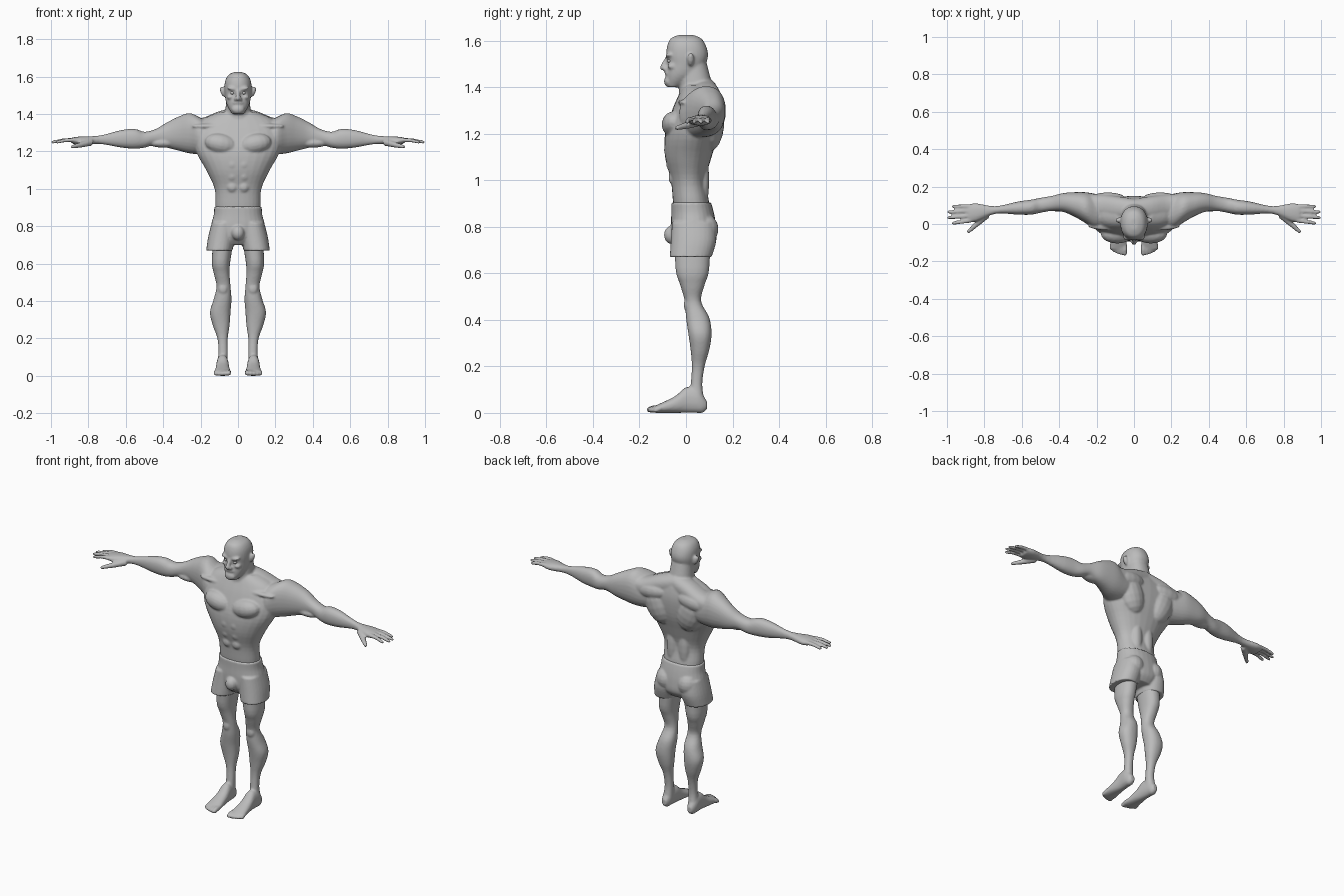
import bpy, bmesh, math
from mathutils import Vector, Matrix

if "Cube" in bpy.data.objects:
    bpy.data.objects.remove(bpy.data.objects["Cube"])

clay = bpy.data.materials.new("clay grey")
clay.use_nodes = True
grey = (.5, .5, .5, 1)
clay.diffuse_color = grey
clay.node_tree.nodes["Principled BSDF"].inputs["Base Color"].default_value = grey

LEFT, RIGHT = 1, -1
EDGES = {"x": ("front", "back", "low", "high"),
         "y": ("inner", "outer", "low", "high"),
         "z": ("inner", "outer", "front", "back")}


def circle(count):
    return [(math.cos(math.tau * k / count), math.sin(math.tau * k / count))
            for k in range(count)]


def skin(bm, side, rings):
    """Closed surface over a row of rings, mirrored for the right side."""
    rows = [[bm.verts.new((x * side, y, z)) for x, y, z in ring] for ring in rings]
    for lower, upper in zip(rows, rows[1:]):
        for k in range(len(lower)):
            bm.faces.new((lower[k], lower[k - 1], upper[k - 1], upper[k]))
    bm.faces.new(rows[0])
    bm.faces.new(reversed(rows[-1]))


def catmull_rom(before, start, end, after, t):
    return [(q + (r - p) * t / 2 + (p - 2.5 * q + 2 * r - s / 2) * t ** 2
             + (3 * q - p - 3 * r + s) * t ** 3 / 2)
            for p, q, r, s in zip(before, start, end, after)]


def refine(stations, steps=4):
    """Ease smoothly from one cross-section to the next."""
    padded = [stations[0], *stations, stations[-1]]
    for window in zip(padded, padded[1:], padded[2:], padded[3:]):
        for step in range(steps):
            yield catmull_rom(*window, step / steps)
    yield stations[-1]


def rounded(low, high, wave):
    """Position on a slightly squared ellipse."""
    reach = math.copysign(abs(wave) ** .9, wave)
    return (low + high) / 2 + (high - low) / 2 * reach


def loft(bm, side, axis, *sections):
    """Rounded cross-sections given by their edges."""
    stations = []
    for section in sections:
        if axis == "z":
            section.setdefault("inner", -section["outer"])
        stations.append([section[axis]] + [section[edge] for edge in EDGES[axis]])
    rings = []
    for at, u_low, u_high, v_low, v_high in refine(stations):
        ring = []
        for c, s in circle(28):
            u, v = rounded(u_low, u_high, c), rounded(v_low, v_high, s)
            ring.append({"x": (at, u, v), "y": (u, at, v), "z": (u, v, at)}[axis])
        rings.append(ring)
    skin(bm, side, rings)


def blob(bm, side, at, size, tilt=0, rows=10):
    """Ellipsoid muscle or feature, tilted in the frontal plane."""
    matrix = (Matrix.Translation(at) @ Matrix.Rotation(tilt, 4, "Y")
              @ Matrix.Diagonal((*size, 1)))
    rings = []
    for row in range(rows):
        angle = math.pi * (row + .2) / (rows - .6)
        rings.append([matrix @ Vector((c * math.sin(angle), s * math.sin(angle), math.cos(angle)))
                      for c, s in circle(16)])
    skin(bm, side, rings)


def digit(bm, side, joints, thick, thin):
    """Tapered finger or toe with a round tip."""
    joints = [Vector(joint) for joint in joints]
    heading = (joints[-1] - joints[0]).normalized()
    turn = heading.to_track_quat("Z", "Y")
    last = len(joints) - 1
    path = list(refine([[*joint, thick + (thin - thick) * index / last]
                        for index, joint in enumerate(joints)]))
    for angle in (.5, 1, 1.4):
        path.append([*(joints[-1] + heading * thin * math.sin(angle)), thin * math.cos(angle)])
    skin(bm, side, [[Vector((x, y, z)) + turn @ Vector((c * radius, s * radius, 0))
                     for c, s in circle(10)] for x, y, z, radius in path])


def sculpt(name, bm, voxel, passes):
    """Fuse the overlapping parts into one soft skin."""
    bmesh.ops.recalc_face_normals(bm, faces=bm.faces)
    mesh = bpy.data.meshes.new(name)
    bm.to_mesh(mesh)
    bm.free()
    mesh.materials.append(clay)
    mesh.shade_smooth()
    ob = bpy.data.objects.new(name, mesh)
    bpy.context.collection.objects.link(ob)
    if voxel:
        fuse = ob.modifiers.new("fuse", "REMESH")
        fuse.mode = "VOXEL"
        fuse.voxel_size = voxel
        fuse.use_smooth_shade = True
        soften = ob.modifiers.new("soften", "SMOOTH")
        soften.iterations = passes


body = bmesh.new()
# Torso and neck
loft(body, LEFT, "z",
     dict(z=.8, outer=.11, front=-.04, back=.1), dict(z=.9, outer=.12, front=-.055, back=.1),
     dict(z=1, outer=.125, front=-.065, back=.085), dict(z=1.1, outer=.17, front=-.09, back=.11),
     dict(z=1.2, outer=.225, front=-.09, back=.14), dict(z=1.3, outer=.24, front=-.06, back=.15),
     dict(z=1.37, outer=.19, front=-.03, back=.14), dict(z=1.41, outer=.1, front=-.01, back=.125))
loft(body, LEFT, "z",
     dict(z=1.33, outer=.08, front=-.03, back=.13), dict(z=1.4, outer=.07, front=-.03, back=.115),
     dict(z=1.5, outer=.06, front=-.03, back=.09))

for side in (LEFT, RIGHT):
    # Chest, abdomen, back and collar muscles
    blob(body, side, at=(.09, -.05, 1.24), size=(.09, .055, .055), tilt=-.2)
    for row in range(3):
        blob(body, side, at=(.03, -.055 - .01 * row, 1.01 + .06 * row), size=(.03, .02, .03))
    blob(body, side, at=(.11, .1, 1.25), size=(.085, .065, .13), tilt=.35)
    blob(body, side, at=(.14, .12, 1.32), size=(.11, .05, .05), tilt=.1)
    blob(body, side, at=(.04, .07, 1), size=(.035, .03, .13))
    blob(body, side, at=(.12, -.01, 1.335), size=(.13, .025, .015))
    loft(body, side, "x",
         dict(x=0, front=.02, back=.135, low=1.32, high=1.44),
         dict(x=.1, front=.02, back=.15, low=1.3, high=1.415),
         dict(x=.19, front=.03, back=.16, low=1.27, high=1.38),
         dict(x=.26, front=.05, back=.16, low=1.26, high=1.38))

    # Shoulder, arm and palm
    loft(body, side, "x",
         dict(x=.14, front=0, back=.15, low=1.2, high=1.36),
         dict(x=.2, front=-.03, back=.16, low=1.185, high=1.38),
         dict(x=.26, front=.005, back=.17, low=1.19, high=1.405),
         dict(x=.32, front=.04, back=.17, low=1.205, high=1.385),
         dict(x=.38, front=.065, back=.165, low=1.22, high=1.355),
         dict(x=.44, front=.07, back=.15, low=1.235, high=1.32),
         dict(x=.5, front=.06, back=.14, low=1.22, high=1.305),
         dict(x=.55, front=.05, back=.13, low=1.215, high=1.32),
         dict(x=.62, front=.05, back=.12, low=1.22, high=1.315),
         dict(x=.74, front=.055, back=.095, low=1.24, high=1.285),
         dict(x=.84, front=.015, back=.11, low=1.235, high=1.28),
         dict(x=.885, front=.01, back=.105, low=1.24, high=1.275))
    blob(body, side, at=(.4, .1, 1.245), size=(.08, .035, .025))

    # Fingers and thumb
    for finger in range(4):
        knuckle = Vector((.87, .02 + .025 * finger, 1.26))
        tip = Vector((.993 - .012 * (finger - 1.5) ** 2, .004 + .03 * finger, 1.25))
        bend = (knuckle + tip) / 2 + Vector((0, 0, .005))
        digit(body, side, (knuckle, bend, tip), thick=.0125, thin=.009)
    digit(body, side, ((.785, .05, 1.25), (.84, 0, 1.235), (.885, -.04, 1.225)), thick=.02, thin=.01)

    # Leg
    loft(body, side, "z",
         dict(z=.05, inner=.055, outer=.115, front=.01, back=.08),
         dict(z=.12, inner=.055, outer=.105, front=.02, back=.07),
         dict(z=.2, inner=.055, outer=.11, front=.025, back=.08),
         dict(z=.27, inner=.045, outer=.135, front=.02, back=.1),
         dict(z=.34, inner=.04, outer=.15, front=.01, back=.11),
         dict(z=.41, inner=.035, outer=.13, front=0, back=.1),
         dict(z=.48, inner=.04, outer=.115, front=-.005, back=.065),
         dict(z=.55, inner=.045, outer=.13, front=-.025, back=.08),
         dict(z=.62, inner=.04, outer=.14, front=-.045, back=.1),
         dict(z=.8, inner=.01, outer=.125, front=-.05, back=.105))
    blob(body, side, at=(.08, .005, .465), size=(.025, .015, .03))

    # Foot and toes
    loft(body, side, "y",
         dict(y=.09, inner=.07, outer=.1, low=.015, high=.05),
         dict(y=.07, inner=.06, outer=.11, low=0, high=.08),
         dict(y=.045, inner=.055, outer=.115, low=0, high=.105),
         dict(y=0, inner=.05, outer=.115, low=0, high=.11),
         dict(y=-.05, inner=.045, outer=.12, low=0, high=.07),
         dict(y=-.135, inner=.035, outer=.13, low=0, high=.03))
    for toe in range(5):
        x = .05 + .0175 * toe
        tip = -.155 + .0015 * toe ** 2
        radius = .014 - .001 * toe
        digit(body, side, ((x, -.11, .02), (x, tip + .02, .02), (x, tip, radius)),
              thick=radius, thin=radius)

    # Brow, cheek, nostril and ear
    blob(body, side, at=(.03, -.07, 1.535), size=(.03, .02, .01), tilt=-.2)
    blob(body, side, at=(.04, -.055, 1.49), size=(.02, .025, .015))
    blob(body, side, at=(.013, -.09, 1.48), size=(.01, .01, .01))
    blob(body, side, at=(.08, .02, 1.52), size=(.015, .015, .03), tilt=.35)

# Head, nose, beard and moustache
loft(body, LEFT, "z",
     dict(z=1.4, outer=.03, front=-.08, back=-.03), dict(z=1.43, outer=.05, front=-.085, back=.02),
     dict(z=1.46, outer=.063, front=-.085, back=.06), dict(z=1.5, outer=.07, front=-.08, back=.085),
     dict(z=1.54, outer=.073, front=-.085, back=.095), dict(z=1.58, outer=.068, front=-.08, back=.085),
     dict(z=1.61, outer=.05, front=-.065, back=.065), dict(z=1.625, outer=.02, front=-.03, back=.03))
digit(body, LEFT, ((0, -.08, 1.525), (0, -.1, 1.485)), thick=.01, thin=.013)
blob(body, LEFT, at=(0, -.075, 1.425), size=(.035, .02, .025))
blob(body, LEFT, at=(0, -.08, 1.46), size=(.03, .012, .01))
sculpt("body", body, voxel=.006, passes=4)

# Shorts
shorts = bmesh.new()
loft(shorts, LEFT, "z",
     dict(z=.7, outer=.09, front=-.03, back=.1), dict(z=.74, outer=.125, front=-.06, back=.13),
     dict(z=.8, outer=.143, front=-.065, back=.13), dict(z=.86, outer=.13, front=-.063, back=.12),
     dict(z=.905, outer=.127, front=-.063, back=.108))
blob(shorts, LEFT, at=(0, -.06, .765), size=(.035, .035, .04))
for side in (LEFT, RIGHT):
    loft(shorts, side, "z",
         dict(z=.67, inner=.03, outer=.17, front=-.07, back=.11),
         dict(z=.74, inner=.015, outer=.16, front=-.065, back=.13),
         dict(z=.82, inner=.01, outer=.14, front=-.06, back=.125))
    blob(shorts, side, at=(.07, .08, .79), size=(.06, .06, .065))
sculpt("shorts", shorts, voxel=.006, passes=2)

# Eyes
for side, name in ((LEFT, "left_eye"), (RIGHT, "right_eye")):
    eye = bmesh.new()
    blob(eye, side, at=(.03, -.07, 1.513), size=(.011, .011, .009))
    sculpt(name, eye, voxel=0, passes=0)
